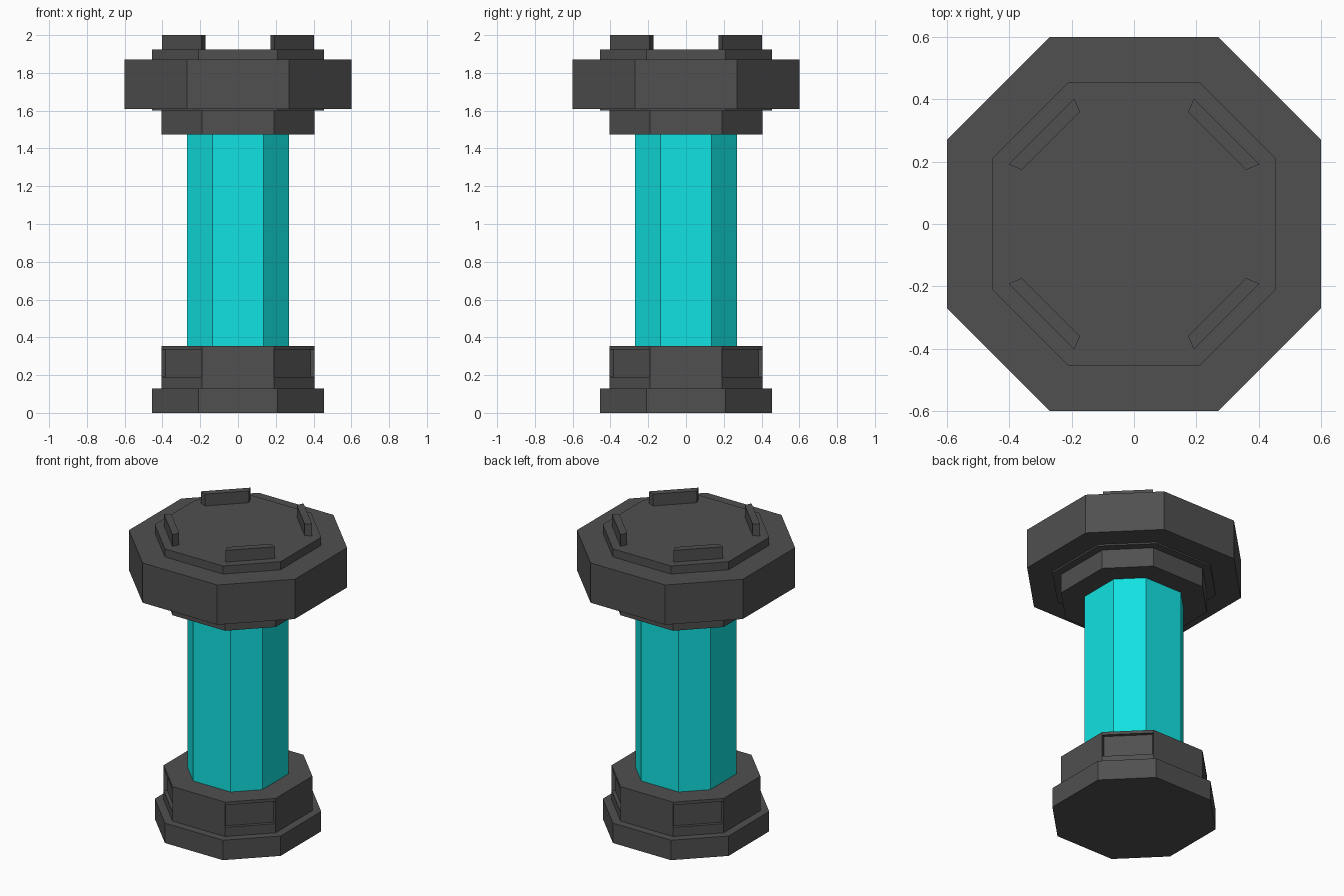
import bpy
import bmesh
import math
from mathutils import Matrix

cube = bpy.data.objects.get("Cube")
if cube:
    bpy.data.objects.remove(cube, do_unlink=True)


def make_material(name, rgb):
    mat = bpy.data.materials.new(name)
    mat.use_nodes = True
    mat.diffuse_color = (*rgb, 1)
    mat.node_tree.nodes["Principled BSDF"].inputs["Base Color"].default_value = (*rgb, 1)
    return mat


DARK = make_material("dark grey metal", (0.08, 0.08, 0.08))
CYAN = make_material("cyan glass", (0.006, 0.76, 0.76))

# Octagon sizes: (half width, half length of each straight side)
TUBE = (0.27, 0.135)
COLLAR = (0.405, 0.19)
PLATE = (0.455, 0.21)
CAP = (0.60, 0.27)


def ring(size, inset=1.0):
    """Octagon whose diagonal sides can be pulled inwards by a factor."""
    a, b = size
    quarter = [(a, b), (a * inset, b * inset), (b * inset, a * inset), (b, a)]
    points = []
    for k in range(4):
        c, s = round(math.cos(k * math.pi / 2)), round(math.sin(k * math.pi / 2))
        points += [(x * c - y * s, x * s + y * c) for x, y in quarter]
    return points


def finish(name, bm, mat):
    bmesh.ops.remove_doubles(bm, verts=bm.verts, dist=1e-4)
    bmesh.ops.recalc_face_normals(bm, faces=bm.faces)
    mesh = bpy.data.meshes.new(name)
    bm.to_mesh(mesh)
    bm.free()
    mesh.materials.append(mat)
    obj = bpy.data.objects.new(name, mesh)
    bpy.context.collection.objects.link(obj)
    return obj


def loft(name, levels, mat):
    """Closed solid through (z, octagon size, diagonal inset) levels."""
    bm = bmesh.new()
    rings = []
    for z, size, inset in levels:
        pts = ring(size, inset)
        # Reuse one vertex where neighbouring points coincide
        verts = []
        for i, p in enumerate(pts):
            same = inset == 1.0 and i % 4 in (1, 3)
            if i % 4 == 1 and same:
                verts.append(verts[-1])
            elif i % 4 == 2 and inset == 1.0:
                verts.append(bm.verts.new((*p, z)))
            elif i % 4 == 3 and same:
                verts.append(verts[-1])
            else:
                verts.append(bm.verts.new((*p, z)))
        rings.append(verts)
    for low, high in zip(rings, rings[1:]):
        for i in range(16):
            j = (i + 1) % 16
            corners = list(dict.fromkeys([low[i], low[j], high[j], high[i]]))
            if len(corners) > 2:
                bm.faces.new(corners)
    bm.faces.new(list(dict.fromkeys(rings[0])))
    bm.faces.new(list(dict.fromkeys(rings[-1])))
    return finish(name, bm, mat)


# Foot plate and lower collar with recessed diagonal sides
loft("base", [
    (0.0, PLATE, 1.0), (0.13, PLATE, 1.0),
    (0.13, COLLAR, 1.0), (0.19, COLLAR, 1.0),
    (0.19, COLLAR, 0.95), (0.335, COLLAR, 0.95),
    (0.335, COLLAR, 1.0), (0.355, COLLAR, 1.0),
], DARK)

# Glowing tube
loft("tube", [(0.35, TUBE, 1.0), (1.48, TUBE, 1.0)], CYAN)

# Upper collar, wide cap and raised top plate
loft("head", [
    (1.475, COLLAR, 1.0), (1.60, COLLAR, 1.0),
    (1.60, PLATE, 1.0), (1.61, PLATE, 1.0),
    (1.61, CAP, 1.0), (1.87, CAP, 1.0),
    (1.87, PLATE, 1.0), (1.923, PLATE, 1.0),
], DARK)

# Four upright tabs on the diagonals of the top plate
bm = bmesh.new()
outline = [(0.402, 0.192), (0.192, 0.402), (0.173, 0.36), (0.36, 0.173)]
low = [bm.verts.new((x, y, 1.92)) for x, y in outline]
high = [bm.verts.new((x, y, 2.0)) for x, y in outline]
bm.faces.new(low)
bm.faces.new(high)
for i in range(4):
    j = (i + 1) % 4
    bm.faces.new([low[i], low[j], high[j], high[i]])
tab = list(bm.verts) + list(bm.edges) + list(bm.faces)
for k in range(1, 4):
    copy = bmesh.ops.duplicate(bm, geom=tab)["geom"]
    bmesh.ops.rotate(bm, verts=[g for g in copy if isinstance(g, bmesh.types.BMVert)],
                     cent=(0, 0, 0), matrix=Matrix.Rotation(k * math.pi / 2, 3, 'Z'))
finish("top_tabs", bm, DARK)
